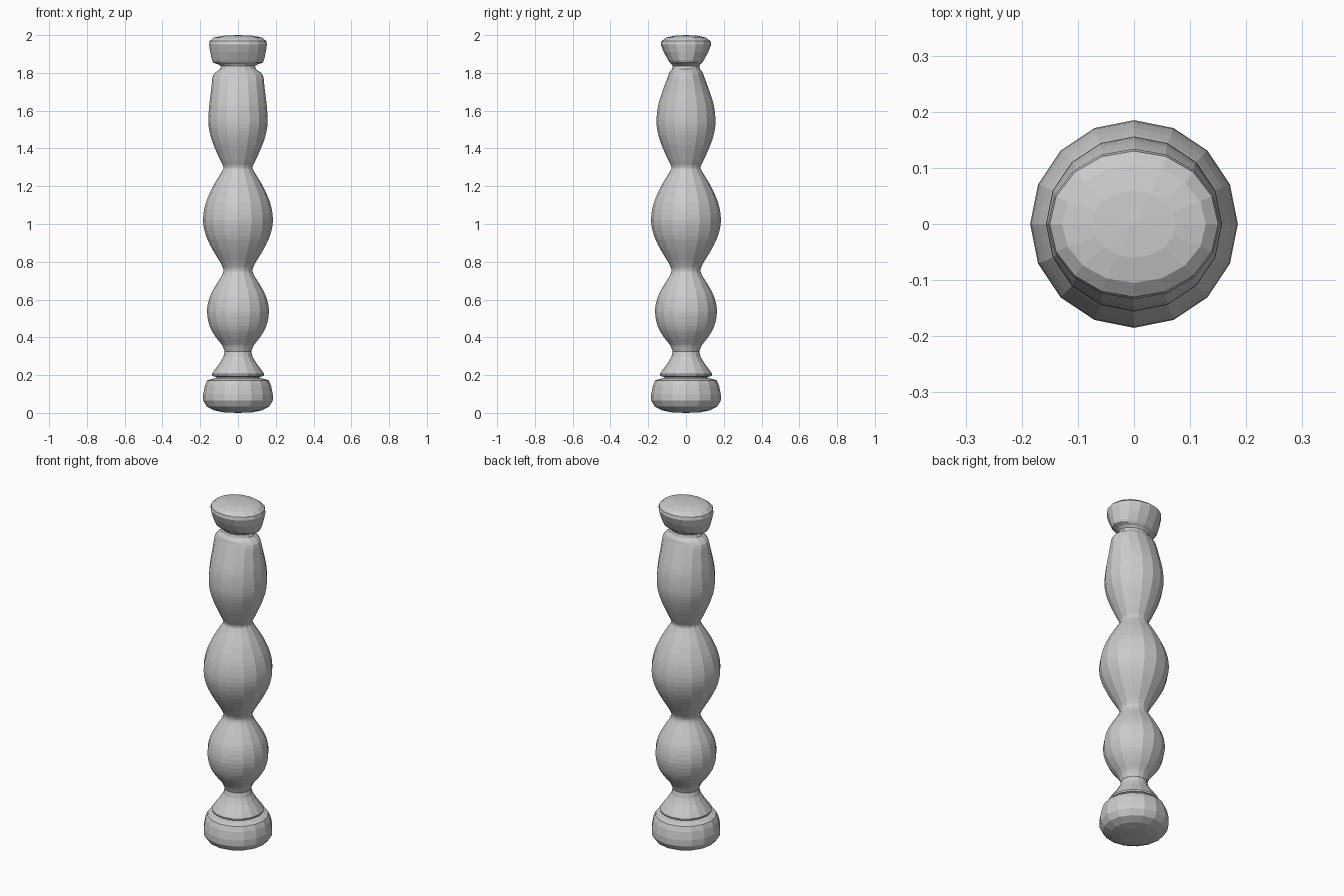
import bpy, bmesh, math
from mathutils import Vector

SIDES = 16

# Turned profile sections: (half width x, half width y, z)
base = [(.075, .075, .003), (.125, .125, .013), (.165, .165, .033), (.184, .184, .065),
        (.184, .184, .1), (.175, .175, .145), (.163, .163, .172), (.14, .14, .18), (.115, .115, .184)]
ring = [(.115, .115, .19), (.138, .138, .196), (.139, .139, .205), (.122, .122, .23),
        (.096, .096, .265), (.078, .078, .295)]
bulges = [(.07, .07, .325), (.085, .085, .36), (.12, .12, .405), (.15, .15, .46),
          (.164, .164, .535), (.151, .151, .61), (.118, .118, .675), (.087, .087, .725),
          (.077, .077, .755), (.09, .09, .79), (.135, .135, .865), (.17, .17, .94),
          (.185, .185, 1.02), (.171, .171, 1.11), (.132, .132, 1.2), (.09, .09, 1.27),
          (.077, .077, 1.3), (.095, .095, 1.34), (.13, .13, 1.42), (.151, .151, 1.49),
          (.157, .156, 1.55), (.152, .147, 1.63), (.142, .122, 1.71), (.136, .1, 1.77)]
collar = [(.132, .093, 1.788), (.12, .089, 1.802), (.095, .074, 1.82), (.09, .07, 1.836)]
cap = [(.105, .076, 1.846), (.131, .086, 1.854), (.138, .095, 1.868), (.147, .118, 1.91),
       (.153, .134, 1.95), (.15, .13, 1.968), (.128, .105, 1.987), (.075, .06, 1.997)]


def smooth(points, steps=3):
    """Catmull-Rom interpolation through the profile points."""
    p = [Vector(q) for q in points]
    p = [2 * p[0] - p[1]] + p + [2 * p[-1] - p[-2]]
    out = []
    for a, b, c, d in zip(p, p[1:], p[2:], p[3:]):
        for i in range(steps):
            t = i / steps
            out.append(.5 * (2 * b + (c - a) * t + (2 * a - 5 * b + 4 * c - d) * t * t
                             + (3 * b - a - 3 * c + d) * t ** 3))
    return out + [p[-2]]


def lathe(name, rows, z_bottom, z_top):
    """Sweep rows of elliptical rings and close both ends with a fan."""
    bm = bmesh.new()
    rings = [[bm.verts.new((rx * math.cos(2 * math.pi * k / SIDES),
                            ry * math.sin(2 * math.pi * k / SIDES), z))
              for k in range(SIDES)] for rx, ry, z in rows]
    for lo, hi in zip(rings, rings[1:]):
        for k in range(SIDES):
            n = (k + 1) % SIDES
            bm.faces.new((lo[k], lo[n], hi[n], hi[k]))
    for loop, z in ((rings[0], z_bottom), (rings[-1], z_top)):
        tip = bm.verts.new((0, 0, z))
        for k in range(SIDES):
            bm.faces.new((loop[k], loop[(k + 1) % SIDES], tip))
    bmesh.ops.recalc_face_normals(bm, faces=bm.faces)
    mesh = bpy.data.meshes.new(name)
    bm.to_mesh(mesh)
    bm.free()
    obj = bpy.data.objects.new(name, mesh)
    bpy.context.collection.objects.link(obj)
    return obj


# One continuous turned post
lathe("turned_baluster", base + ring + smooth(bulges) + collar + cap, 0, 2)
